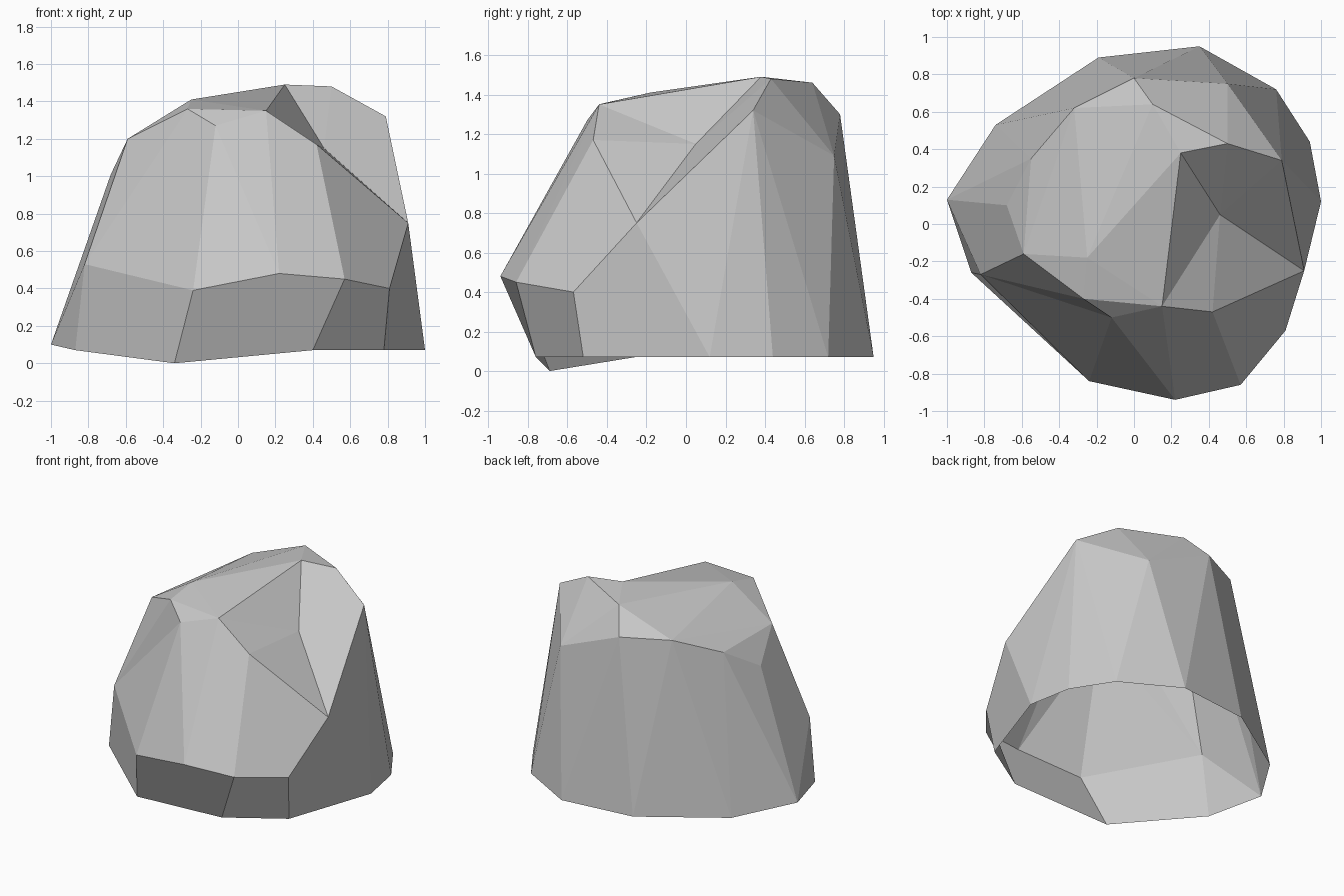
import bpy
import bmesh
from mathutils import Vector

cube = bpy.data.objects.get("Cube")
if cube:
    bpy.data.objects.remove(cube, do_unlink=True)

FLOOR = 0.07

# Footprint around the open underside, from front right corner round the back
footprint = [(0.4, -0.76), (0.78, -0.52), (1, 0.12), (0.94, 0.44), (0.76, 0.72),
             (0.35, 0.95), (-0.19, 0.89), (-0.74, 0.53)]
low_corners = [(-1, 0.13, 0.1), (-0.87, -0.26, FLOOR), (-0.34, -0.69, 0)]

# Bulging shoulder along the front
shoulder_points = [(-0.82, -0.27, 0.53), (-0.24, -0.84, 0.39), (0.22, -0.94, 0.48),
                   (0.57, -0.86, 0.45), (0.81, -0.57, 0.4)]

# Rim of the chipped hollow, and the corners of the crown around it
chip_rim = [(0.15, -0.44, 1.35), (0.25, 0.38, 1.49), (0.5, 0.43, 1.48),
            (0.79, 0.34, 1.32), (0.91, -0.25, 0.75), (0.42, -0.47, 1.17)]
chip_center = (0.46, 0.05, 1.15)
brow_points = [(-0.27, -0.4, 1.36), (-0.12, -0.5, 1.27)]
crown = [(-0.59, -0.16, 1.2), (-0.25, -0.18, 1.41), (-0.68, 0.1, 1.01),
         (-0.55, 0.35, 1.17), (-0.32, 0.62, 1.3), (0.1, 0.64, 1.46),
         (0, 0.78, 1.3), (0.5, 0.75, 1.09)]


def add_points(bm, points):
    return [bm.verts.new(Vector(p)) for p in points]


def faces_within(bm, corners):
    return [f for f in bm.faces if set(corners).issuperset(f.verts)]


def open_patch(bm, corners):
    """Remove the faces spanned by the corners and return the edges of the gap."""
    bmesh.ops.delete(bm, geom=faces_within(bm, corners), context='FACES_ONLY')
    for edge in [e for e in bm.edges if not e.link_faces]:
        bm.edges.remove(edge)
    return [e for e in bm.edges if e.is_boundary]


bm = bmesh.new()
base = add_points(bm, [(x, y, FLOOR) for x, y in footprint] + low_corners)
rim = add_points(bm, chip_rim)
shoulder = add_points(bm, shoulder_points)
brow = add_points(bm, brow_points)
add_points(bm, crown)

# Faceted body
bmesh.ops.convex_hull(bm, input=bm.verts[:], use_existing_faces=False)
loose = [v for v in bm.verts if not v.link_faces and v not in base + rim + shoulder + brow]
bmesh.ops.delete(bm, geom=loose, context='VERTS')

# Chipped hollow in the upper left
border = open_patch(bm, rim)
center = add_points(bm, [chip_center])[0]
for edge in border:
    bm.faces.new((*edge.verts, center))

# Hollow underside
open_patch(bm, base)

# Crease from the brow down to the right shoulder
ridge = bm.edges.get((brow[0], shoulder[1]))
if ridge:
    bmesh.utils.edge_rotate(ridge, False)
bmesh.ops.recalc_face_normals(bm, faces=bm.faces[:])

# Broad flat facets around the front
heel, toe = base[-2:]
front, corner, side = base[:3]
facets = [
    [*shoulder[:2], toe, heel],
    [*shoulder[1:4], front, toe],
    [*shoulder[3:], corner, front],
    [shoulder[4], corner, side, rim[4]],
    [*shoulder[3:], *rim[4:]],
]
for facet in facets:
    bmesh.ops.dissolve_faces(bm, faces=faces_within(bm, facet), use_verts=False)

mesh = bpy.data.meshes.new("rock")
bm.to_mesh(mesh)
bm.free()
rock = bpy.data.objects.new("rock", mesh)
bpy.context.collection.objects.link(rock)

# Stone colour
stone = bpy.data.materials.new("stone grey")
stone.use_nodes = True
color = (0.57, 0.57, 0.57, 1)
stone.diffuse_color = color
stone.node_tree.nodes["Principled BSDF"].inputs["Base Color"].default_value = color
mesh.materials.append(stone)
